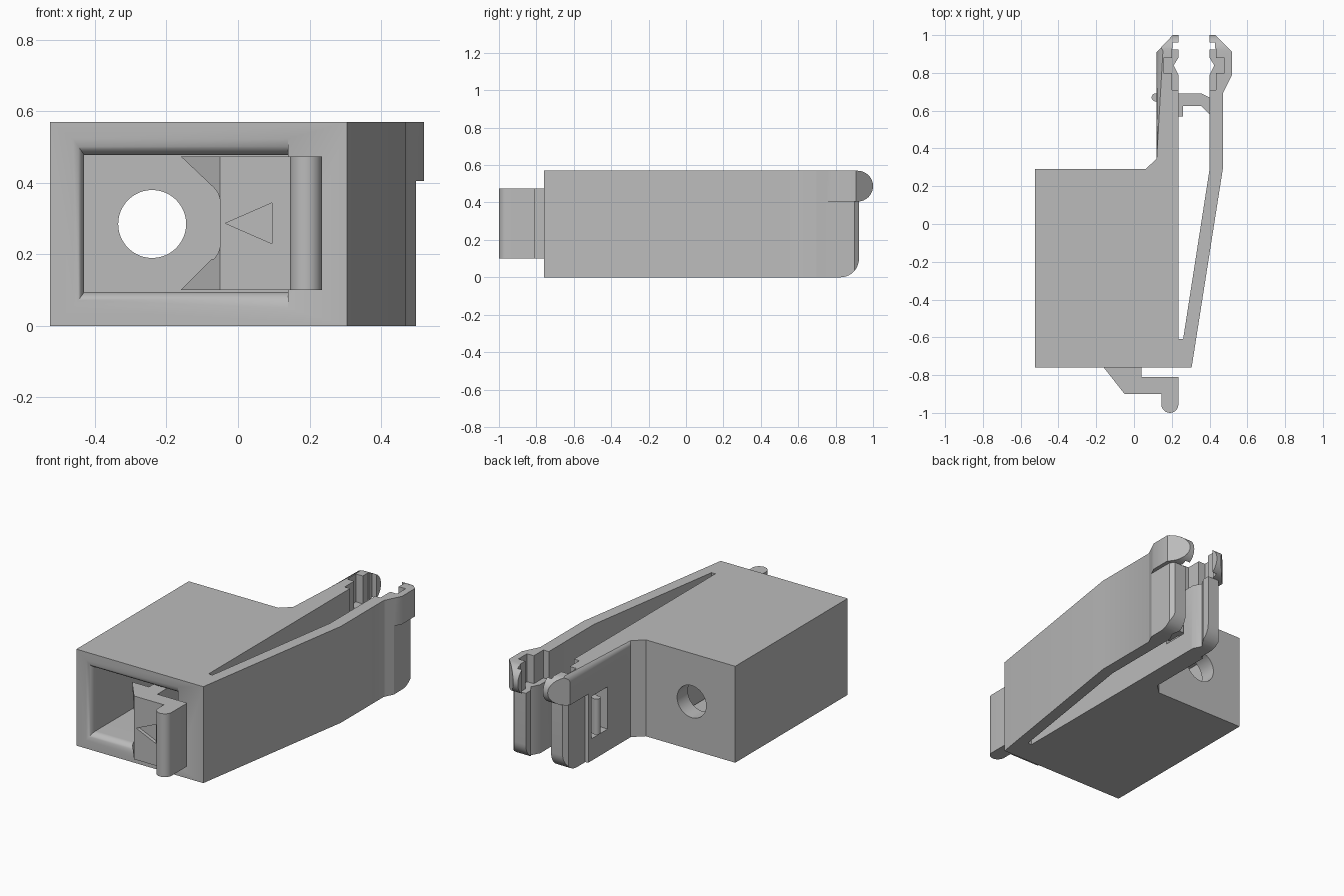
import bpy, bmesh
from math import sin, cos, pi, sqrt

start_cube = bpy.data.objects.get("Cube")
if start_cube:
    bpy.data.objects.remove(start_cube, do_unlink=True)

# One plain plastic colour
plastic = bpy.data.materials.new("grey plastic")
plastic.use_nodes = True
colour = (0.5, 0.5, 0.5, 1)
plastic.diffuse_color = colour
plastic.node_tree.nodes["Principled BSDF"].inputs["Base Color"].default_value = colour

HEIGHT = 0.57
FRONT = -0.76
ARM_MID = 0.3175      # x midway between the two clip arms
TAB_Z = 0.405         # underside of the wider jaw tips


def loft(name, rings):
    """Closed solid through a list of matching point rings."""
    bm = bmesh.new()
    loops = [[bm.verts.new(p) for p in ring] for ring in rings]
    for a, b in zip(loops, loops[1:]):
        for i in range(len(a)):
            j = (i + 1) % len(a)
            bm.faces.new((a[i], a[j], b[j], b[i]))
    bm.faces.new(loops[0])
    bm.faces.new(loops[-1])
    bmesh.ops.recalc_face_normals(bm, faces=bm.faces)
    mesh = bpy.data.meshes.new(name)
    bm.to_mesh(mesh)
    bm.free()
    mesh.materials.append(plastic)
    obj = bpy.data.objects.new(name, mesh)
    bpy.context.collection.objects.link(obj)
    return obj


def prism(name, points, low, high, axis="z"):
    """Extrude a flat outline along an axis."""
    place = {"x": lambda a, b, h: (h, a, b),
             "y": lambda a, b, h: (a, h, b),
             "z": lambda a, b, h: (a, b, h)}[axis]
    return loft(name, [[place(a, b, h) for a, b in points] for h in (low, high)])


def arc(cx, cy, r, start, end, steps=10):
    return [(cx + r * cos(start + (end - start) * i / steps),
             cy + r * sin(start + (end - start) * i / steps)) for i in range(steps + 1)]


def circle(cx, cy, r, steps=48):
    return arc(cx, cy, r, 0, 2 * pi, steps)[:-1]


def rect(x0, y0, x1, y1):
    return [(x0, y0), (x1, y0), (x1, y1), (x0, y1)]


def mirrored(points):
    return [(2 * ARM_MID - x, y) for x, y in points]


def boolean(obj, cutter, operation="DIFFERENCE"):
    cutter.hide_render = True
    mod = obj.modifiers.new("cut", "BOOLEAN")
    mod.operation = operation
    mod.solver = "EXACT"
    mod.object = cutter
    bpy.context.view_layer.objects.active = obj
    bpy.ops.object.modifier_apply(modifier=mod.name)
    bpy.data.objects.remove(cutter, do_unlink=True)


def smooth(obj):
    bpy.ops.object.select_all(action="DESELECT")
    obj.select_set(True)
    bpy.context.view_layer.objects.active = obj
    bpy.ops.object.shade_smooth_by_angle(angle=pi / 6)


# Housing with the fixed and springy clip arms, as one outline
outline = [(-0.525, FRONT), (0.305, FRONT), (0.47, 0.29), (0.47, 0.69),
           (0.52, 0.79), (0.52, 0.91), (0.43, 1), (0.4, 1), (0.4, 0.96),
           (0.43, 0.96), (0.43, 0.93), (0.4, 0.93), (0.4, 0.88), (0.425, 0.84),
           (0.4, 0.79), (0.4, 0.29), (0.26, -0.61), (0.235, -0.61),
           (0.235, 0.79), (0.21, 0.84), (0.235, 0.88), (0.235, 0.93),
           (0.205, 0.93), (0.205, 0.96), (0.235, 0.96), (0.235, 1), (0.205, 1),
           (0.12, 0.91), (0.12, 0.345), (0.06, 0.29), (-0.525, 0.29)]
housing = prism("housing_with_clip_arms", outline, 0, HEIGHT)

# Rounded upper outer edge of the fixed arm
bm = bmesh.new()
bm.from_mesh(housing.data)
edges = [e for e in bm.edges
         if all(abs(v.co.x - 0.12) < 0.001 and v.co.z > 0.5 for v in e.verts)]
bmesh.ops.bevel(bm, geom=edges, offset=0.035, segments=6, profile=0.5, affect="EDGES")
bm.to_mesh(housing.data)
bm.free()

# Side silhouette: rounded lower prongs and rounded upper tips
side = ([(-0.9, -0.1), (0.7, -0.1), (0.7, 0)] + arc(0.825, 0.1, 0.1, -pi / 2, 0)
        + [(0.925, TAB_Z)] + arc(0.9175, 0.4875, 0.0825, -pi / 2, pi / 2, 16)
        + [(0.7, HEIGHT), (0.7, 0.7), (-0.9, 0.7)])
boolean(housing, prism("side_shape", side, -1, 1, "x"), "INTERSECT")

# Jaws: slimmer prongs below the tips and stepped pockets from the top
slim = [(0.6, 0.72), (0.497, 0.745), (0.497, 0.9), (0.475, 0.926), (0.475, 1.1), (0.6, 1.1)]
pocket = [(0.25, 0.71), (0.2, 0.71), (0.2, 0.8), (0.155, 0.8),
          (0.155, 0.88), (0.2, 0.88), (0.2, 0.93), (0.25, 0.93)]
for flip in (list, mirrored):
    boolean(housing, prism("prong_cut", flip(slim), -0.1, TAB_Z))
    boolean(housing, prism("jaw_pocket", flip(pocket), TAB_Z, 0.7))

# Socket with a rounded mouth on three sides
rings = []
lip = 0.045
for depth in [-0.01] + [lip * i / 8 for i in range(9)] + [0.95]:
    d = min(max(depth, 0), lip)
    out = lip - sqrt(lip ** 2 - (lip - d) ** 2)
    section = rect(-0.43 - 0.7 * out, 0.095 - out, 0.14, 0.478 + out)
    rings.append([(x, FRONT + depth, z) for x, z in section])
boolean(housing, loft("socket", rings))

# Round hole through the rear wall, and window in the fixed arm
boolean(housing, prism("rear_hole", circle(-0.24, 0.285, 0.095), 0.1, 0.4, "y"))
boolean(housing, prism("arm_window", rect(0.56, 0.13, 0.71, 0.38), 0.05, 0.3, "x"))
smooth(housing)

# Catch from the springy arm through the window
catch = ([(0.41, 0.575), (0.4, 0.58), (0.355, 0.625), (0.26, 0.625), (0.26, 0.57),
          (0.22, 0.57), (0.22, 0.645), (0.125, 0.645)]
         + arc(0.115, 0.67, 0.022, 1.7 * pi, 0.3 * pi, 10)
         + [(0.22, 0.692), (0.355, 0.692), (0.4, 0.67), (0.41, 0.67)])
smooth(prism("window_catch", catch, 0.15, 0.36))

# Release lever with hook, stem and rounded finger grip
lever_outline = ([(-0.16, FRONT), (-0.05, FRONT), (-0.05, 0.2), (0.04, 0.2),
                  (0.04, -0.81), (0.235, -0.81), (0.235, -0.955)]
                 + arc(0.19, -0.955, 0.045, 0, -pi, 12)
                 + [(0.145, -0.9), (-0.05, -0.9)])
lever = prism("release_lever", lever_outline, 0.1, 0.474)
scoop = ([(-0.3, -0.04), (-0.16, 0.1), (-0.073, 0.187)] + arc(-0.11, 0.23, 0.06, -pi / 4, 0, 6)
         + arc(-0.11, 0.344, 0.06, 0, pi / 4, 6) + [(-0.16, 0.474), (-0.3, 0.614)])
boolean(lever, prism("hook_scoop", scoop, -0.95, -0.7, "y"))
arrow = [(-0.035, 0.287), (0.095, 0.23), (0.095, 0.344)]
boolean(lever, prism("arrow_recess", arrow, -0.95, -0.88, "y"))
smooth(lever)
